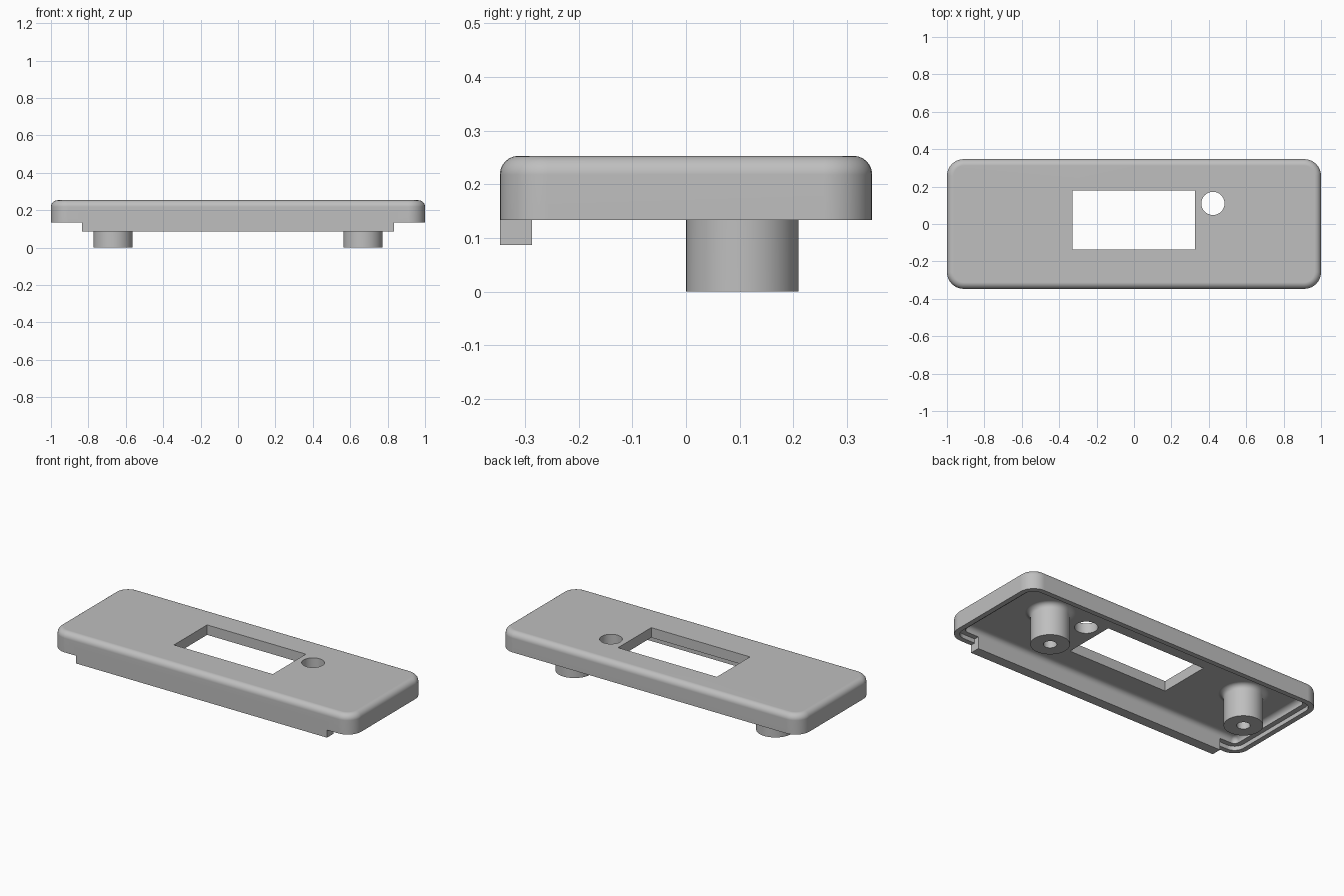
import bpy, bmesh
from math import sin, cos, pi, radians

if "Cube" in bpy.data.objects:
    bpy.data.objects.remove(bpy.data.objects["Cube"])

HX, HY, CORNER = 1.0, 0.347, 0.09      # outline
RIM, TOP, ROOF = 0.133, 0.253, 0.193   # heights
WALL, FILLET = 0.06, 0.03
STEP, STEP_Z = 0.03, 0.168             # rebate around the rim

grey = bpy.data.materials.new("grey plastic")
grey.use_nodes = True
colour = (0.52, 0.52, 0.52, 1)
grey.diffuse_color = colour
grey.node_tree.nodes["Principled BSDF"].inputs["Base Color"].default_value = colour


def loft(name, rings):
    """Skin a list of equal closed rings and cap both ends."""
    bm = bmesh.new()
    loops = [[bm.verts.new(p) for p in ring] for ring in rings]
    n = len(loops[0])
    for a, b in zip(loops, loops[1:]):
        for i in range(n):
            j = (i + 1) % n
            bm.faces.new((a[i], a[j], b[j], b[i]))
    bm.faces.new(loops[0])
    bm.faces.new(loops[-1])
    bmesh.ops.recalc_face_normals(bm, faces=bm.faces)
    mesh = bpy.data.meshes.new(name)
    bm.to_mesh(mesh)
    bm.free()
    mesh.materials.append(grey)
    obj = bpy.data.objects.new(name, mesh)
    bpy.context.collection.objects.link(obj)
    return obj


def rounded_ring(inset, z, steps=8):
    r = max(CORNER - inset, 0.012)
    pts = []
    for k, (sx, sy) in enumerate(((1, 1), (-1, 1), (-1, -1), (1, -1))):
        cx, cy = sx * (HX - inset - r), sy * (HY - inset - r)
        for i in range(steps + 1):
            a = (k + i / steps) * pi / 2
            pts.append((cx + r * cos(a), cy + r * sin(a), z))
    return pts


def lathe(name, x, y, profile, sides=48):
    return loft(name, [[(x + r * cos(2 * pi * i / sides), y + r * sin(2 * pi * i / sides), z)
                        for i in range(sides)] for r, z in profile])


def box(name, x0, x1, y0, y1, z0, z1):
    return loft(name, [[(x0, y0, z), (x1, y0, z), (x1, y1, z), (x0, y1, z)] for z in (z0, z1)])


def combine(target, tool, operation):
    mod = target.modifiers.new(tool.name, 'BOOLEAN')
    mod.operation, mod.object, mod.solver = operation, tool, 'EXACT'
    bpy.context.view_layer.objects.active = target
    bpy.ops.object.modifier_apply(modifier=mod.name)
    bpy.data.objects.remove(tool)


# Shell: roof fillet, inner wall, stepped rim, outer wall, rounded top edge
arc = [i / 6 * pi / 2 for i in range(7)]
section = [(WALL + FILLET * (1 - sin(a)), ROOF - FILLET * (1 - cos(a))) for a in arc]
section += [(WALL, STEP_Z - 0.01), (STEP, STEP_Z - 0.01), (STEP, RIM), (0, RIM)]
edge = 0.035
section += [(edge * (1 - cos(a)), TOP - edge * (1 - sin(a))) for a in arc]
panel = loft("cover_panel", [rounded_ring(d, z) for d, z in section])

# Locating lip under the front wall
combine(panel, box("front_lip", -0.835, 0.835, -HY, -HY + WALL, 0.087, 0.18), 'UNION')

# Screw bosses with flared roots and blind holes
for x in (-0.668, 0.668):
    flare = [(0.105 + FILLET * (1 - cos(a)), ROOF - FILLET * (1 - sin(a))) for a in arc]
    combine(panel, lathe("screw_boss", x, 0.105, [(0.105, 0)] + flare + [(0.135, 0.21)]), 'UNION')
    combine(panel, lathe("screw_hole", x, 0.105, [(0.036, -0.05), (0.036, 0.18)]), 'DIFFERENCE')

# Display window and round button hole
combine(panel, box("window_cutter", -0.33, 0.327, -0.137, 0.178, 0.1, 0.4), 'DIFFERENCE')
combine(panel, lathe("button_cutter", 0.422, 0.11, [(0.062, 0.1), (0.062, 0.4)]), 'DIFFERENCE')

bpy.ops.object.select_all(action='DESELECT')
panel.select_set(True)
bpy.context.view_layer.objects.active = panel
bpy.ops.object.shade_smooth_by_angle(angle=radians(30))
weighted = panel.modifiers.new("clean_shading", 'WEIGHTED_NORMAL')
weighted.keep_sharp = True
